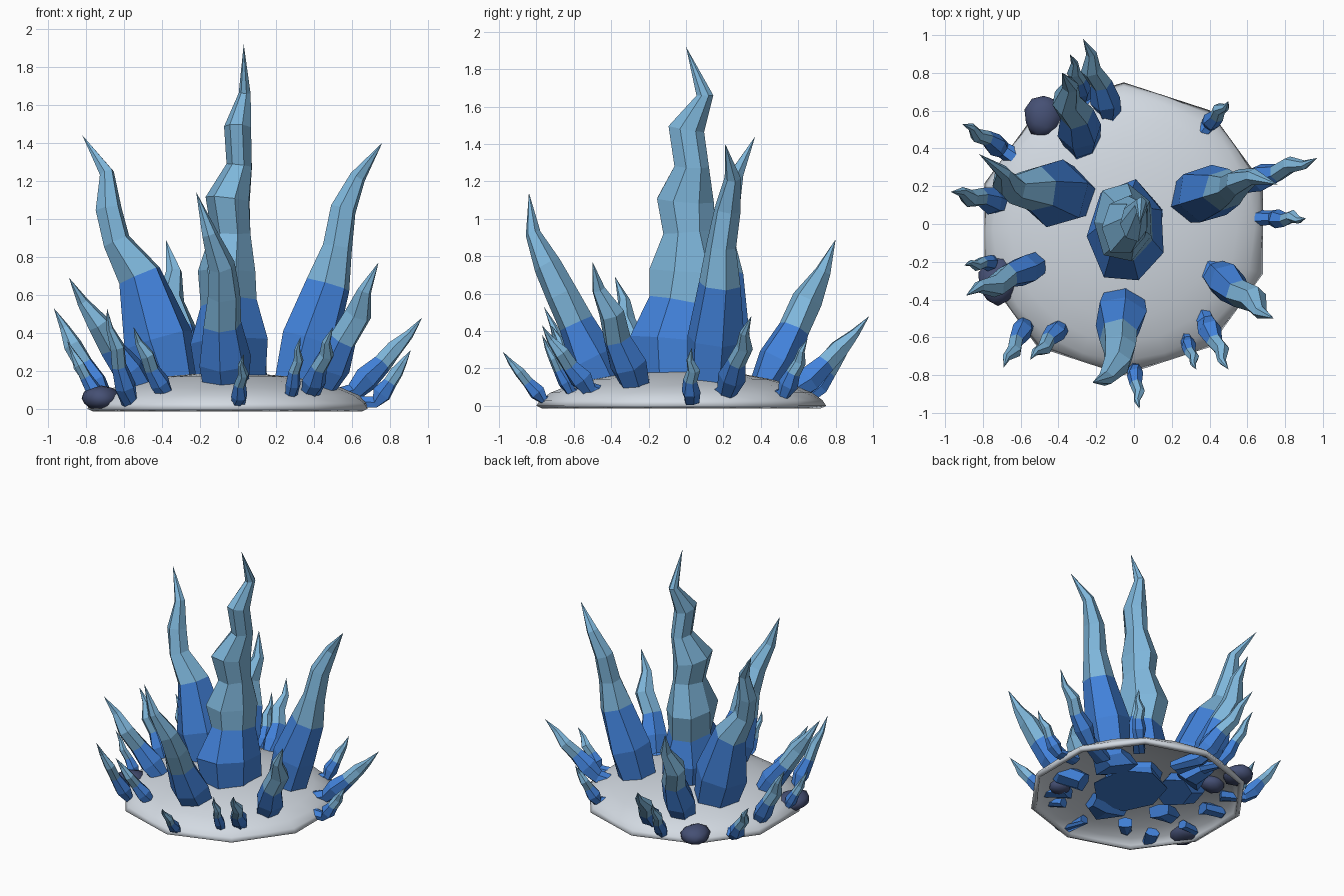
import bpy, bmesh, math, random
from mathutils import Vector

random.seed(4)
default = bpy.data.objects.get("Cube")
if default:
    bpy.data.objects.remove(default)


def material(name, rgb):
    m = bpy.data.materials.new(name)
    m.use_nodes = True
    m.diffuse_color = (*rgb, 1)
    m.node_tree.nodes["Principled BSDF"].inputs["Base Color"].default_value = (*rgb, 1)
    return m


deep_blue = material("deep blue", (0.055, 0.225, 0.71))
ice_blue = material("ice blue", (0.21, 0.47, 0.71))
stone_grey = material("stone grey", (0.65, 0.7, 0.76))
rock_navy = material("rock navy", (0.06, 0.08, 0.175))


def finish(bm, name, materials):
    bmesh.ops.recalc_face_normals(bm, faces=bm.faces)
    mesh = bpy.data.meshes.new(name)
    bm.to_mesh(mesh)
    bm.free()
    for m in materials:
        mesh.materials.append(m)
    ob = bpy.data.objects.new(name, mesh)
    bpy.context.collection.objects.link(ob)
    return ob


def bridge(bm, a, b):
    n = len(a)
    return [bm.faces.new((a[i], a[(i + 1) % n], b[(i + 1) % n], b[i])) for i in range(n)]


def spike(name, path, blue_rings=2, sides=6, phase=0.3, stretch=1.0, depth=0.26):
    """Faceted crystal: rings square to a path of (x, y, z, radius), ending in a point."""
    bm = bmesh.new()
    pts = [Vector(p[:3]) for p in path]
    radii = [p[3] for p in path]
    # wide buried root running back under the dome
    root = pts[0] - (pts[1] - pts[0]).normalized() * depth
    root.z = max(root.z, 0.03)
    pts.insert(0, root)
    radii.insert(0, radii[0] * 1.25)
    rings = []
    for k, p in enumerate(pts[:-1]):
        t = (pts[k + 1] - pts[max(k - 1, 0)]).normalized()
        u = Vector((0, 1, 0)).cross(t).normalized()
        v = t.cross(u)
        ring = []
        for i in range(sides):
            a = phase + math.tau * i / sides
            r = radii[k] * random.uniform(0.96, 1.14)
            co = p + u * math.cos(a) * r + v * math.sin(a) * r * stretch
            co.z = max(co.z, 0.005)
            if k == 0:
                co.z = min(co.z, 0.07)
            ring.append(bm.verts.new(co))
        rings.append(ring)
    for k in range(len(rings) - 1):
        for f in bridge(bm, rings[k], rings[k + 1]):
            f.material_index = int(k > blue_rings)
    tip = bm.verts.new(pts[-1])
    for i in range(sides):
        bm.faces.new((rings[-1][i], rings[-1][(i + 1) % sides], tip)).material_index = 1
    bm.faces.new(rings[0])
    return finish(bm, name, [deep_blue, ice_blue])


# Hollow dome: ten-cornered foot blending into a round cap
bm = bmesh.new()
rings = []
for r, z, flat in ((0.775, 0, 0.951), (0.755, 0.03, 0.965), (0.7, 0.07, 0.99), (0.6, 0.11, 1),
                   (0.48, 0.142, 1), (0.34, 0.168, 1), (0.17, 0.183, 1)):
    ring = []
    for i in range(20):
        a = math.tau * i / 20
        d = r * flat if i % 2 else r
        ring.append(bm.verts.new((-0.055 + d * math.sin(a), -0.025 + d * math.cos(a), z)))
    rings.append(ring)
for lower, upper in zip(rings, rings[1:]):
    bridge(bm, lower, upper)
top = bm.verts.new((-0.055, -0.025, 0.187))
for i in range(20):
    bm.faces.new((rings[-1][i], rings[-1][(i + 1) % 20], top))
dome = finish(bm, "dome_base", [stone_grey])
shell = dome.modifiers.new("shell", "SOLIDIFY")
shell.thickness = 0.035
shell.offset = -1
bpy.context.view_layer.objects.active = dome
dome.select_set(True)
bpy.ops.object.shade_smooth_by_angle(angle=math.radians(50))
dome.select_set(False)

# Large crystals
spike("center_crystal", [
    (-0.02, -0.05, 0.1, 0.18), (-0.03, -0.05, 0.35, 0.2), (-0.04, -0.01, 0.55, 0.14),
    (-0.06, 0.02, 0.72, 0.155), (-0.03, 0.01, 0.93, 0.1), (-0.05, -0.01, 1.1, 0.12),
    (0.01, 0.035, 1.28, 0.068), (0, 0.005, 1.48, 0.073), (0.035, 0.1, 1.66, 0.032),
    (0.03, 0, 1.92, 0)], sides=7, phase=0.5, stretch=1.3)
spike("right_crystal", [
    (-0.34, 0.14, 0.1, 0.14), (-0.42, 0.16, 0.36, 0.17), (-0.52, 0.19, 0.7, 0.12),
    (-0.64, 0.19, 0.88, 0.075), (-0.68, 0.22, 1.05, 0.07), (-0.69, 0.27, 1.24, 0.04),
    (-0.82, 0.37, 1.44, 0)])
spike("left_crystal", [
    (0.31, 0.13, 0.1, 0.13), (0.38, 0.15, 0.36, 0.15), (0.48, 0.18, 0.65, 0.115),
    (0.52, 0.19, 0.85, 0.075), (0.55, 0.22, 1.05, 0.068), (0.63, 0.25, 1.22, 0.04),
    (0.76, 0.21, 1.4, 0)])
spike("front_crystal", [
    (-0.06, -0.42, 0.1, 0.11), (-0.07, -0.5, 0.25, 0.13), (-0.08, -0.59, 0.44, 0.095),
    (-0.08, -0.66, 0.6, 0.085), (-0.09, -0.74, 0.75, 0.07), (-0.15, -0.82, 0.92, 0.04),
    (-0.22, -0.84, 1.14, 0)])

# Small crystals: base, tip, radius
profile = ((0, 0.75), (0.2, 1), (0.42, 0.72), (0.62, 0.66), (0.8, 0.36), (1, 0))
small = {
    "back_crystal": ((-0.27, 0.42, 0.1), (-0.38, 0.8, 0.89), 0.115),
    "back_outer_crystal": ((-0.12, 0.57, 0.06), (-0.27, 0.98, 0.48), 0.075),
    "back_short_crystal": ((-0.26, 0.66, 0.04), (-0.34, 0.9, 0.38), 0.05),
    "front_left_crystal": ((0.43, -0.26, 0.1), (0.74, -0.5, 0.77), 0.1),
    "front_right_crystal": ((-0.5, -0.21, 0.09), (-0.89, -0.38, 0.69), 0.085),
    "right_shard": ((-0.7, 0.11, 0.05), (-0.97, 0.17, 0.53), 0.067),
    "back_right_shard": ((-0.69, 0.39, 0.03), (-0.91, 0.53, 0.36), 0.055),
    "back_left_shard": ((0.39, 0.52, 0.06), (0.5, 0.65, 0.36), 0.05),
    "left_shard": ((0.72, 0.03, 0.025), (0.91, 0.03, 0.31), 0.05),
    "left_rear_shard": ((0.6, 0.22, 0.08), (0.97, 0.35, 0.48), 0.067),
    "front_left_shard": ((0.38, -0.51, 0.08), (0.5, -0.77, 0.43), 0.06),
    "front_left_sliver": ((0.28, -0.61, 0.07), (0.33, -0.77, 0.38), 0.04),
    "front_shard": ((0, -0.75, 0.02), (0.03, -0.98, 0.29), 0.042),
    "front_right_shard": ((-0.38, -0.54, 0.07), (-0.55, -0.72, 0.43), 0.055),
    "front_right_outer_shard": ((-0.57, -0.52, 0.02), (-0.69, -0.76, 0.53), 0.055),
    "right_front_shard": ((-0.73, -0.2, 0.04), (-0.9, -0.22, 0.36), 0.042),
}
for name, (base, tip, radius) in small.items():
    base, tip = Vector(base), Vector(tip)
    side = (tip - base).cross(Vector((0, 0, 1))).normalized()
    path = []
    for k, (t, r) in enumerate(profile):
        # the shaft wavers sideways and sags before the tip
        wave = side * radius * (0, 0, 0.1, -0.2, 0.2, 0)[k]
        sag = Vector((0, 0, -0.2 * radius * math.sin(math.pi * t)))
        path.append((*(base.lerp(tip, t) + wave + sag), radius * r))
    spike(name, path)

# Rounded rocks, two of them lying under the dome
rocks = {
    "back_rock": ((-0.48, 0.57, 0.055), (0.105, 0.115, 0.068)),
    "front_rock": ((-0.72, -0.3, 0.055), (0.105, 0.135, 0.066)),
    "buried_left_rock": ((0.38, -0.36, 0.055), (0.08, 0.08, 0.05)),
    "buried_back_rock": ((-0.43, 0.35, 0.06), (0.09, 0.08, 0.058)),
}
for name, (place, size) in rocks.items():
    bm = bmesh.new()
    bmesh.ops.create_icosphere(bm, subdivisions=2, radius=1)
    for v in bm.verts:
        v.co *= random.uniform(0.92, 1.04)
        v.co = Vector(c * s for c, s in zip(v.co, size)) + Vector(place)
        v.co.z = max(v.co.z, 0)
    for f in bm.faces:
        f.smooth = True
    finish(bm, name, [rock_navy])
